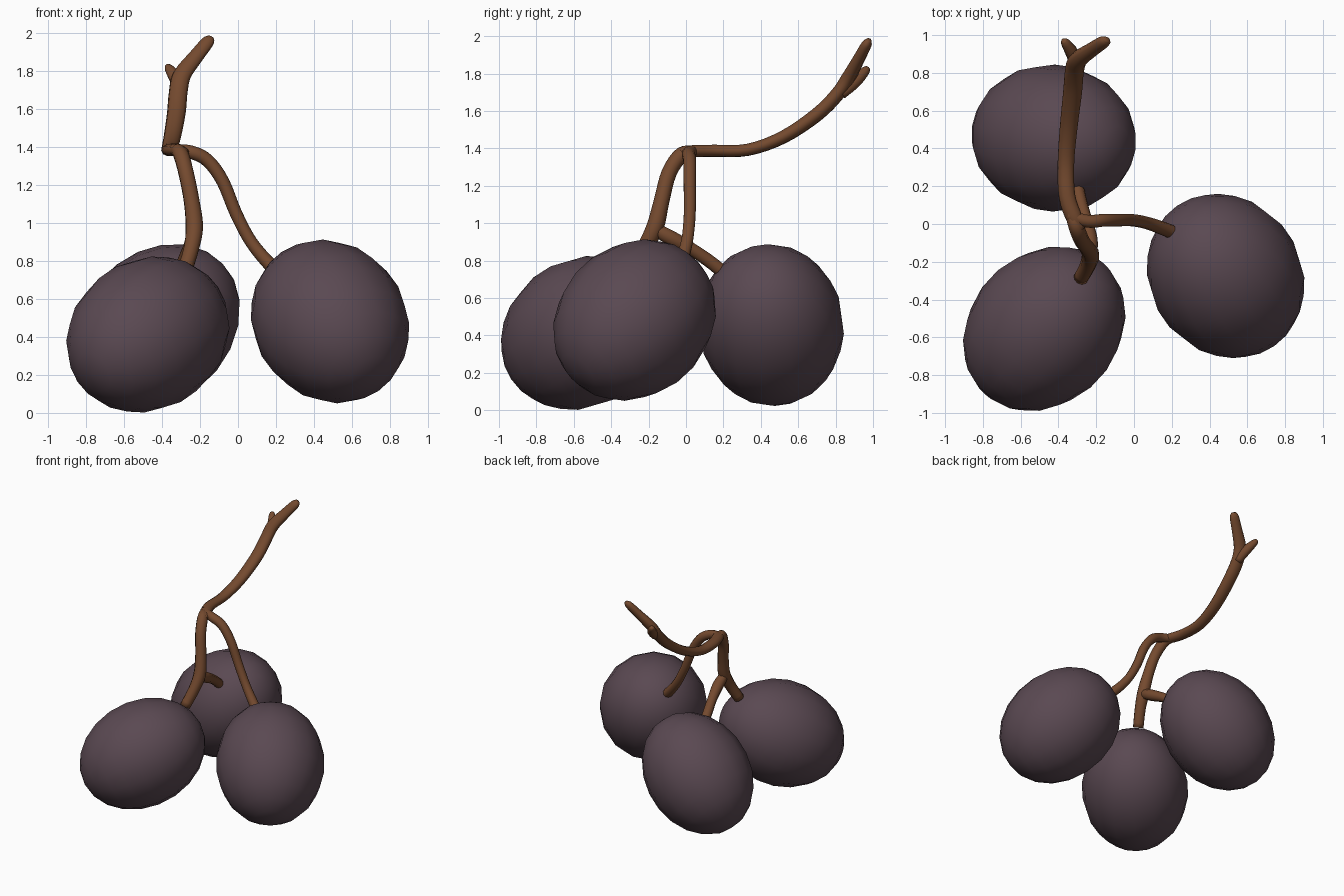
import bpy, bmesh, math
from mathutils import Vector

if "Cube" in bpy.data.objects:
    bpy.data.objects.remove(bpy.data.objects["Cube"])


def material(name, rgb):
    m = bpy.data.materials.new(name)
    m.diffuse_color = (*rgb, 1)
    m.use_nodes = True
    m.node_tree.nodes["Principled BSDF"].inputs["Base Color"].default_value = m.diffuse_color
    return m


plum = material("dusky plum", (0.102, 0.066, 0.084))
bark = material("brown bark", (0.175, 0.068, 0.028))


def finish(name, bm, mat):
    bmesh.ops.recalc_face_normals(bm, faces=bm.faces)
    for f in bm.faces:
        f.smooth = True
    me = bpy.data.meshes.new(name)
    bm.to_mesh(me)
    bm.free()
    me.materials.append(mat)
    ob = bpy.data.objects.new(name, me)
    bpy.context.collection.objects.link(ob)
    return ob


def berry(name, centre, axis, wide, long):
    """Low-poly egg-like fruit, stretched along its stem axis."""
    bm = bmesh.new()
    bmesh.ops.create_uvsphere(bm, u_segments=16, v_segments=11, radius=1)
    ob = finish(name, bm, plum)
    rot = Vector(axis).to_track_quat('Z', 'Y').to_matrix()
    for v in ob.data.vertices:
        v.co = rot @ Vector((v.co.x * wide, v.co.y * wide, v.co.z * long)) + Vector(centre)


def spline(points, steps=4):
    """Catmull-Rom through (x, y, z, radius) points."""
    p = [Vector(q) for q in points]
    p = [2 * p[0] - p[1]] + p + [2 * p[-1] - p[-2]]
    out = []
    for i in range(1, len(p) - 2):
        a, b, c, d = p[i - 1:i + 3]
        for s in range(steps):
            t = s / steps
            out.append(0.5 * (2 * b + (c - a) * t + (2 * a - 5 * b + 4 * c - d) * t * t
                              + (3 * b - a - 3 * c + d) * t ** 3))
    return out + [p[-2]]


def twig(name, points, flat=1.0, sides=10):
    """Tapered tube; flat squeezes the section across its sideways direction."""
    path = spline(points)
    pos = [q.to_3d() for q in path]
    bm = bmesh.new()
    rings, side = [], Vector((1, 0.05, 0))
    for i, q in enumerate(path):
        tan = (pos[min(i + 1, len(pos) - 1)] - pos[max(i - 1, 0)]).normalized()
        side = (side - tan * side.dot(tan)).normalized()
        up = tan.cross(side)
        ring = []
        for k in range(sides):
            a = 2 * math.pi * k / sides
            ring.append(bm.verts.new(pos[i] + q[3] * (side * math.cos(a) + up * math.sin(a) * flat)))
        rings.append(ring)
    for r, s in zip(rings, rings[1:]):
        for k in range(sides):
            n = (k + 1) % sides
            bm.faces.new((r[k], r[n], s[n], s[k]))
    bm.faces.new(rings[0])
    bm.faces.new(rings[-1])
    finish(name, bm, bark)


# Three fruits
berry("front_left_berry", (-0.475, -0.555, 0.413), (0.60, 0.65, 0.42), 0.395, 0.485)
berry("right_berry", (0.485, -0.275, 0.482), (-0.45, 0.65, 0.60), 0.403, 0.478)
berry("back_berry", (-0.425, 0.455, 0.455), (0.70, -0.10, 0.68), 0.39, 0.48)

# Main branch from the junction up to the long tip
twig("main_branch", [
    (-0.28, -0.03, 1.375, 0.025), (-0.315, 0.03, 1.385, 0.043), (-0.355, 0.15, 1.387, 0.044),
    (-0.36, 0.33, 1.392, 0.044), (-0.345, 0.52, 1.46, 0.047), (-0.325, 0.70, 1.58, 0.050),
    (-0.315, 0.81, 1.69, 0.050), (-0.295, 0.87, 1.78, 0.050), (-0.22, 0.925, 1.88, 0.042),
    (-0.16, 0.965, 1.955, 0.036), (-0.143, 0.978, 1.98, 0.018)], flat=0.75)

# Short side tip of the fork
twig("side_tip", [
    (-0.305, 0.83, 1.69, 0.03), (-0.325, 0.90, 1.755, 0.036),
    (-0.36, 0.955, 1.81, 0.026), (-0.373, 0.972, 1.83, 0.014)])

# Stem of the right fruit
twig("right_stem", [
    (-0.35, 0.05, 1.388, 0.028), (-0.25, 0.015, 1.375, 0.035), (-0.16, 0.02, 1.33, 0.035),
    (-0.08, 0.02, 1.22, 0.034), (-0.01, 0.02, 1.05, 0.033), (0.07, 0.005, 0.90, 0.033),
    (0.17, -0.03, 0.78, 0.036), (0.24, -0.06, 0.72, 0.036)])

# Shared stem down to the front fruit
twig("front_stem", [
    (-0.34, 0.05, 1.385, 0.025), (-0.305, -0.02, 1.37, 0.04), (-0.275, -0.09, 1.27, 0.041),
    (-0.245, -0.13, 1.12, 0.042), (-0.23, -0.165, 0.98, 0.047), (-0.245, -0.22, 0.87, 0.042),
    (-0.28, -0.285, 0.75, 0.04)])

# Offshoot to the back fruit
twig("back_stem", [
    (-0.23, -0.17, 0.97, 0.035), (-0.235, -0.08, 0.92, 0.042), (-0.26, 0.03, 0.86, 0.036),
    (-0.285, 0.12, 0.80, 0.036), (-0.30, 0.19, 0.745, 0.036)])
